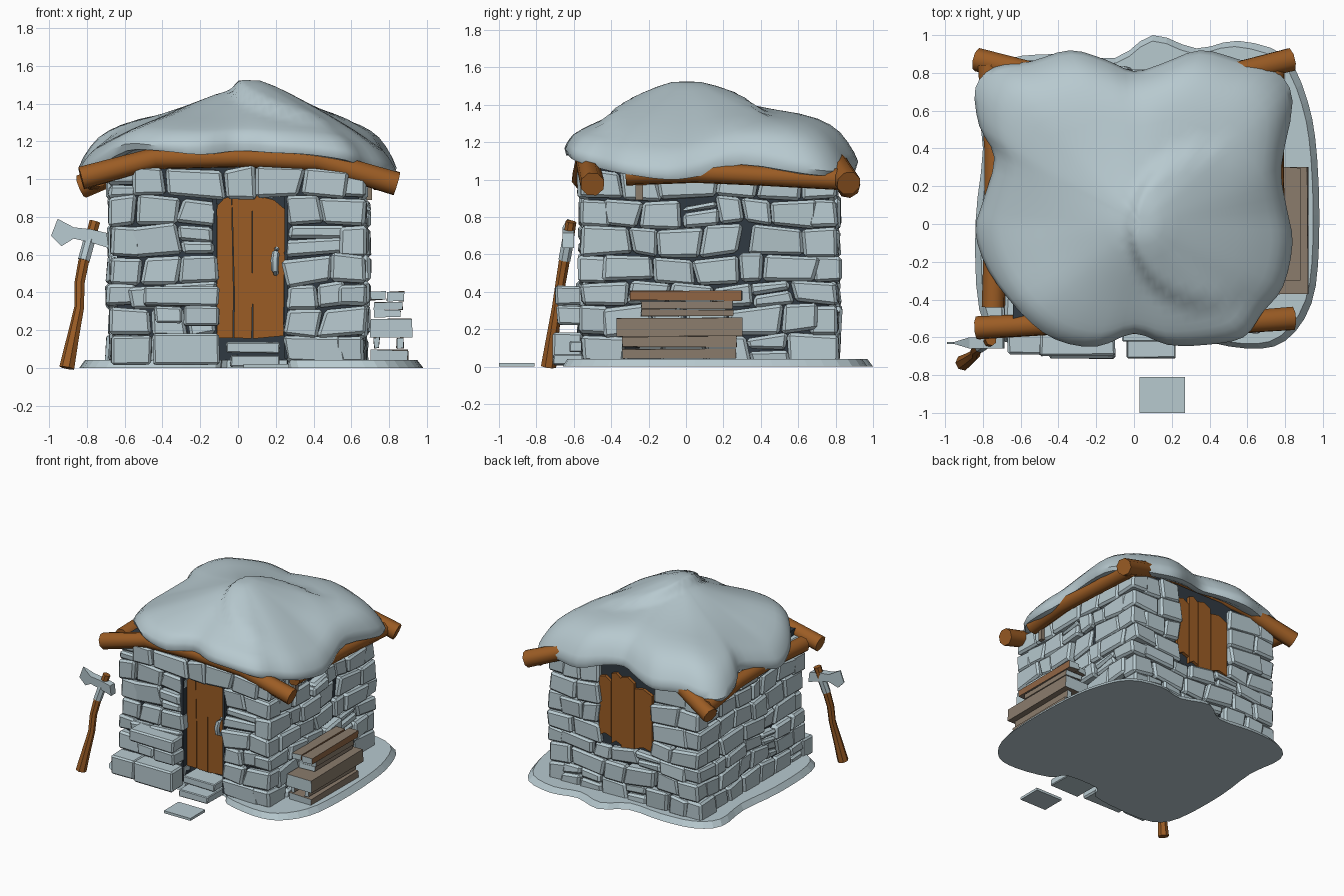
import bpy, bmesh, math, random
from mathutils import Vector, Matrix

if "Cube" in bpy.data.objects:
    bpy.data.objects.remove(bpy.data.objects["Cube"])

random.seed(11)


def material(name, rgb):
    m = bpy.data.materials.new(name)
    m.diffuse_color = (*rgb, 1)
    m.use_nodes = True
    m.node_tree.nodes["Principled BSDF"].inputs["Base Color"].default_value = m.diffuse_color
    return m


SNOW = material("pale_stone_and_snow", (0.475, 0.585, 0.625))
WOOD = material("brown_wood", (0.33, 0.108, 0.018))
GREY_WOOD = material("weathered_wood", (0.255, 0.20, 0.15))
TAN_WOOD = material("tan_wood", (0.29, 0.135, 0.06))
DARK = material("dark_gap", (0.03, 0.042, 0.055))


def finish(name, bm, *mats, smooth=None):
    bmesh.ops.recalc_face_normals(bm, faces=bm.faces)
    me = bpy.data.meshes.new(name)
    bm.to_mesh(me)
    bm.free()
    ob = bpy.data.objects.new(name, me)
    bpy.context.collection.objects.link(ob)
    for m in mats:
        me.materials.append(m)
    if smooth:
        bpy.context.view_layer.objects.active = ob
        ob.select_set(True)
        bpy.ops.object.shade_smooth_by_angle(angle=math.radians(smooth))
        ob.select_set(False)
    return ob


def add_block(bm, lo, hi, jitter=0.0):
    lo, hi = Vector(lo), Vector(hi)
    verts = bmesh.ops.create_cube(bm, size=1)["verts"]
    for v in verts:
        v.co = (lo + hi) / 2 + Vector(a * b for a, b in zip(v.co, hi - lo))
        v.co += Vector(random.uniform(-jitter, jitter) for _ in range(3))


def blocks(name, boxes, *mats, jitter=0.0, bevel=0.0):
    bm = bmesh.new()
    for lo, hi in boxes:
        add_block(bm, lo, hi, jitter)
    if bevel:
        bmesh.ops.bevel(bm, geom=bm.edges[:], offset=bevel, segments=1, affect='EDGES')
    return finish(name, bm, *mats)


def prism(name, pts, y0, y1, *mats):
    """Outline in x and z, extruded along y."""
    bm = bmesh.new()
    f = bm.faces.new([bm.verts.new((x, y0, z)) for x, z in pts])
    r = bmesh.ops.extrude_face_region(bm, geom=[f])
    for v in r["geom"]:
        if isinstance(v, bmesh.types.BMVert):
            v.co.y = y1
    return finish(name, bm, *mats)


def tube(name, path, radii, mat, sides=8):
    bm = bmesh.new()
    path = [Vector(p) for p in path]
    rings = []
    for i, (p, r) in enumerate(zip(path, radii)):
        d = (path[min(i + 1, len(path) - 1)] - path[max(i - 1, 0)]).normalized()
        a = d.cross(Vector((0.3, 0.5, 1)) if abs(d.z) < 0.7 else Vector((0, 1, 0))).normalized()
        b = d.cross(a)
        rings.append([bm.verts.new(p + r * (a * math.cos(t) + b * math.sin(t)))
                      for t in (2 * math.pi * k / sides for k in range(sides))])
    for q, w in zip(rings, rings[1:]):
        for k in range(sides):
            bm.faces.new((q[k], q[(k + 1) % sides], w[(k + 1) % sides], w[k]))
    bm.faces.new(rings[0])
    bm.faces.new(rings[-1])
    return finish(name, bm, mat, smooth=50)


def spline(pts, n):
    """Closed smooth curve through the points."""
    out, P = [], [Vector(p) for p in pts]
    for i in range(len(P)):
        a, b, c, d = (P[(i + k - 1) % len(P)] for k in range(4))
        for t in (k / n for k in range(n)):
            out.append(0.5 * (2 * b + (c - a) * t + (2 * a - 5 * b + 4 * c - d) * t * t
                              + (3 * b - a - 3 * c + d) * t ** 3))
    return out


# Ground snow with a notch at the steps
ground = spline([(.1, 1, 0), (.33, .93, 0), (.55, .97, 0), (.8, .89, 0), (.92, .65, 0), (.97, .35, 0),
                 (.98, -.1, 0), (.94, -.42, 0), (.8, -.62, 0), (.6, -.66, 0), (.32, -.6, 0),
                 (.23, -.5, 0), (-.06, -.5, 0), (-.12, -.6, 0), (-.4, -.64, 0), (-.7, -.62, 0),
                 (-.82, -.45, 0), (-.84, 0, 0), (-.8, .4, 0), (-.83, .72, 0), (-.68, .87, 0),
                 (-.4, .9, 0), (-.1, .88, 0)], 3)
bm = bmesh.new()
mid = Vector((0.05, 0.1, 0))
low = [bm.verts.new(p) for p in ground]
top = [bm.verts.new(mid + (p - mid) * 0.965 + Vector((0, 0, 0.042))) for p in ground]
for i in range(len(low)):
    j = (i + 1) % len(low)
    bm.faces.new((low[i], low[j], top[j], top[i]))
bm.faces.new(low)
bm.faces.new(top)
finish("ground_snow", bm, SNOW)

# Dark wall core seen in the gaps, with door jambs and a shutter recess
blocks("wall_core", [((-.64, -.46, .01), (.64, .765, 1.10)), ((-.64, -.52, .01), (-.13, -.45, 1.10)),
                     ((.26, -.52, .01), (.64, -.45, 1.10)), ((-.13, -.52, .95), (.26, -.45, 1.10)),
                     ((-.135, -.55, .05), (-.113, -.45, .91)), ((.246, -.55, .05), (.265, -.45, .91))], DARK)

# Stone walls: wavy courses of uneven blocks, interlocked at the corners
ROWS = [.02, .175, .325, .445, .59, .75, .90, 1.06]
for w, (name, half, dist, hole) in enumerate([
        ("front_wall", .68, .685, (-.12, .25, 0, .92)), ("right_wall", .685, .68, None),
        ("back_wall", .68, .685, (-.22, .25, .45, 1.1)), ("left_wall", .685, .68, None)]):
    M = Matrix.Translation((0, .125, 0)) @ Matrix.Rotation(w * math.pi / 2, 4, 'Z')
    bm = bmesh.new()
    for r, (z0, z1) in enumerate(zip(ROWS, ROWS[1:])):
        h = half if (r + w) % 2 else half - .11
        spans = [(-h, h)]
        if hole and hole[2] < (z0 + z1) / 2 < hole[3]:
            spans = [(-h, hole[0]), (hole[1], h)]
        for a, b in spans:
            n = max(1, round((b - a) / random.uniform(.18, .25)))
            cuts = [a + (b - a) * (k + (random.uniform(-.25, .25) if 0 < k < n else 0)) / n
                    for k in range(n + 1)]
            for u0, u1 in zip(cuts, cuts[1:]):
                out = dist + random.uniform(-.012, .022)
                # some spaces hold two thin stones
                zs = [z0, z1]
                if random.random() < .1:
                    zs.insert(1, z0 + (z1 - z0) * random.uniform(.4, .6))
                # wide open joints on the right wall
                if w == 1 and u0 < .02 < u1:
                    u1 -= .06 if r == 4 else 0
                    zs[-1] -= .035 if r == 5 else 0
                for s0, s1 in zip(zs, zs[1:]):
                    add_block(bm, (u0 + .002, -out, s0 + .002), (u1 - .002, -out + .15, s1 - .002), .010)
    bmesh.ops.bevel(bm, geom=bm.edges[:], offset=.016, segments=1, affect='EDGES')
    for v in bm.verts:
        x, z = v.co.x, v.co.z
        fade = min(1, z / .15) * min(1, max(0, (half - abs(x)) / .1))
        v.co.z += .016 * math.sin(8 * x + 6 * z + 2 * w) * fade
        v.co.x += .014 * math.sin(17 * z + 5 * x + w) * fade
        v.co = M @ v.co
    finish(name, bm, SNOW)

# Stone ledge beside the door, and steps
blocks("stone_ledge", [((-.50, -.70, .33), (-.10, -.55, .43)), ((-.44, -.68, .24), (-.30, -.55, .325)),
                       ((-.29, -.69, .22), (-.10, -.55, .325)), ((-.45, -.71, .02), (-.10, -.55, .18)),
                       ((-.67, -.69, .02), (-.46, -.55, .17))], SNOW, jitter=.006, bevel=.012)
blocks("door_steps", [((-.06, -.62, .08), (.22, -.44, .14)), ((-.04, -.71, .01), (.22, -.45, .065))],
       SNOW, jitter=.004, bevel=.006)
blocks("path_slab", [((.03, -1, 0), (.27, -.81, .02))], SNOW)

# Front door planks with arched top, and handle
for i, pts in enumerate([[(-.11, .16), (-.027, .16), (-.024, .4), (-.034, .91), (-.07, .9), (-.11, .86)],
                         [(-.021, .16), (.072, .155), (.076, .35), (.074, .92), (-.032, .912), (-.019, .4)],
                         [(.08, .155), (.24, .17), (.25, .84), (.19, .89), (.075, .92), (.078, .35)]]):
    prism(f"front_door_plank_{i}", pts, -.50, -.45, WOOD)
tube("door_handle", [(.20, -.50, .50), (.195, -.54, .52), (.195, -.55, .57), (.20, -.54, .61),
                     (.205, -.50, .63)], [.014, .02, .022, .02, .014], SNOW, 6)

# Back shutter planks with ragged ends
for i, (a, b, lo, hi) in enumerate([(-.245, -.088, .47, .95), (-.085, .033, .42, 1.01),
                                    (.035, .122, .46, 1.02), (.125, .235, .50, .97)]):
    prism(f"back_shutter_plank_{i}", [(a, lo), ((a + b) / 2, lo + .02), (b, lo - .01), (b, hi),
                                      ((a + b) / 2, hi + .015), (a, hi - .02)], .74, .79, WOOD)

# Roof beams
R = [.064, .06, .055, .06, .066]
tube("front_beam", [(-.83, -.55, 1.005), (-.44, -.53, 1.11), (0, -.53, 1.115), (.42, -.53, 1.10),
                    (.84, -.50, .975)], R, WOOD)
tube("back_beam", [(-.83, .87, .96), (-.42, .77, 1.13), (0, .70, 1.16), (.42, .77, 1.14),
                   (.83, .87, .98)], R, WOOD)
tube("left_beam", [(-.745, -.44, 1.02), (-.735, 0, 1.04), (-.74, .4, 1.03), (-.77, .84, 1.0)], R, WOOD)
tube("right_beam", [(.72, -.32, 1.03), (.74, .05, 1.04), (.74, .4, 1.02), (.74, .85, 1.0)], R, WOOD)
blocks("eave_post", [((.68, -.27, .89), (.71, -.23, 1.04))], GREY_WOOD)

# Snow roof: lobed outline with drooping rim
rim = spline([(.84, -.1, 1.02), (.79, -.33, 1.05), (.68, -.47, 1.08), (.58, -.6, 1.12), (.38, -.64, 1.15),
              (.18, -.64, 1.16), (0, -.58, 1.17), (-.2, -.65, 1.15), (-.42, -.61, 1.17), (-.6, -.47, 1.17),
              (-.77, -.25, 1.07), (-.84, -.04, 1.03), (-.8, .12, 1.06), (-.74, .35, 1.12),
              (-.82, .52, 1.08), (-.84, .72, 1.04), (-.74, .83, 1.05), (-.55, .86, 1.08),
              (-.34, .92, 1.08), (-.15, .87, 1.11), (0, .81, 1.13), (.15, .85, 1.12), (.35, .92, 1.07),
              (.56, .87, 1.06), (.75, .81, 1.04), (.84, .65, 1.05), (.78, .3, 1.10), (.81, .08, 1.04)], 3)
PROFILE = [(0, 1), (.1, .99), (.2, .93), (.35, .81), (.5, .68), (.75, .46), (.9, .31), (.97, .17), (1, .04)]


def rise(s):
    for (a, fa), (b, fb) in zip(PROFILE, PROFILE[1:]):
        if s <= b:
            return fa + (fb - fa) * (s - a) / (b - a)


def drift(x, y):
    """Overlapping snow layer on the right, with a sharp left edge."""
    t = min(1, max(0, (.44 - math.hypot(x - .39, y + .02)) / .06))
    return .05 * t * t * (3 - 2 * t) * max(0, min(1, 1.2 - x / .6))


bm = bmesh.new()
peak = Vector((.04, 0, 1.475))
rings = []
for s in [.05, .1, .15, .2, .25, .32, .4, .48, .56, .64, .72, .8, .86, .91, .95, .98, 1]:
    ring = []
    for e in rim:
        d = (e - peak).xy
        d *= (.8 + (d.length - .8) * s) / d.length
        x, y = peak.xy + d * s
        base = 1.09 + (e.z - 1.09) * s
        z = base + (peak.z - base) * rise(s) + drift(x, y)
        z += .085 * max(0, e.y) * math.sin(math.pi * s ** 3)
        z += .012 * math.sin(7 * x + 2) * math.sin(6 * y) * s
        ring.append(bm.verts.new((x, y, z)))
    rings.append(ring)
for s, dz in [(.985, -.02), (.93, -.02), (.8, .05)]:
    rings.append([bm.verts.new((*(peak + (e - peak) * s).xy, e.z + dz)) for e in rim])
for q, w in zip(rings, rings[1:]):
    for k in range(len(q)):
        j = (k + 1) % len(q)
        bm.faces.new((q[k], q[j], w[j], w[k]))
for ring, z in ((rings[0], peak.z + drift(peak.x, 0)), (rings[-1], 1.14)):
    c = bm.verts.new((peak.x, peak.y, z))
    for k in range(len(ring)):
        bm.faces.new((ring[k], ring[(k + 1) % len(ring)], c))
finish("snow_roof", bm, SNOW, smooth=50)

# Stack of weathered planks with pale ends
stack = blocks("plank_bench", [
    ((.79, -.30, .355), (.88, .30, .405)), ((.70, -.30, .36), (.78, .27, .405)),
    ((.72, -.24, .31), (.87, .25, .348)), ((.72, -.24, .27), (.86, .25, .305)),
    ((.70, -.37, .16), (.92, .30, .26)),
    ((.72, -.34, .105), (.75, .27, .16)), ((.84, -.34, .105), (.88, .27, .16)),
    ((.70, -.34, .045), (.90, .27, .095))], GREY_WOOD, SNOW, TAN_WOOD, jitter=.004)
for p in stack.data.polygons:
    if abs(p.normal.y) > .7:
        p.material_index = 1
    elif p.center.z > .36 and p.normal.x > .7:
        p.material_index = 2

# Axe leaning at the front left
tube("axe_handle", [(-.905, -.735, 0), (-.875, -.715, .15), (-.84, -.69, .32), (-.838, -.67, .45),
                    (-.815, -.65, .57)], [.042, .034, .027, .028, .03], WOOD, 7)
tube("axe_binding", [(-.815, -.65, .57), (-.785, -.63, .68)], [.033, .033], SNOW, 7)
tube("axe_handle_top", [(-.785, -.63, .67), (-.757, -.615, .775)], [.028, .03], WOOD, 7)
head = prism("axe_head", [(-.99, .70), (-.955, .79), (-.87, .745), (-.78, .735), (-.695, .715),
                          (-.685, .635), (-.78, .665), (-.87, .685), (-.935, .645)], -.66, -.60, SNOW)
for v in head.data.vertices:
    if v.co.x < -.9:
        v.co.y = -.63 + (v.co.y + .63) * .15
